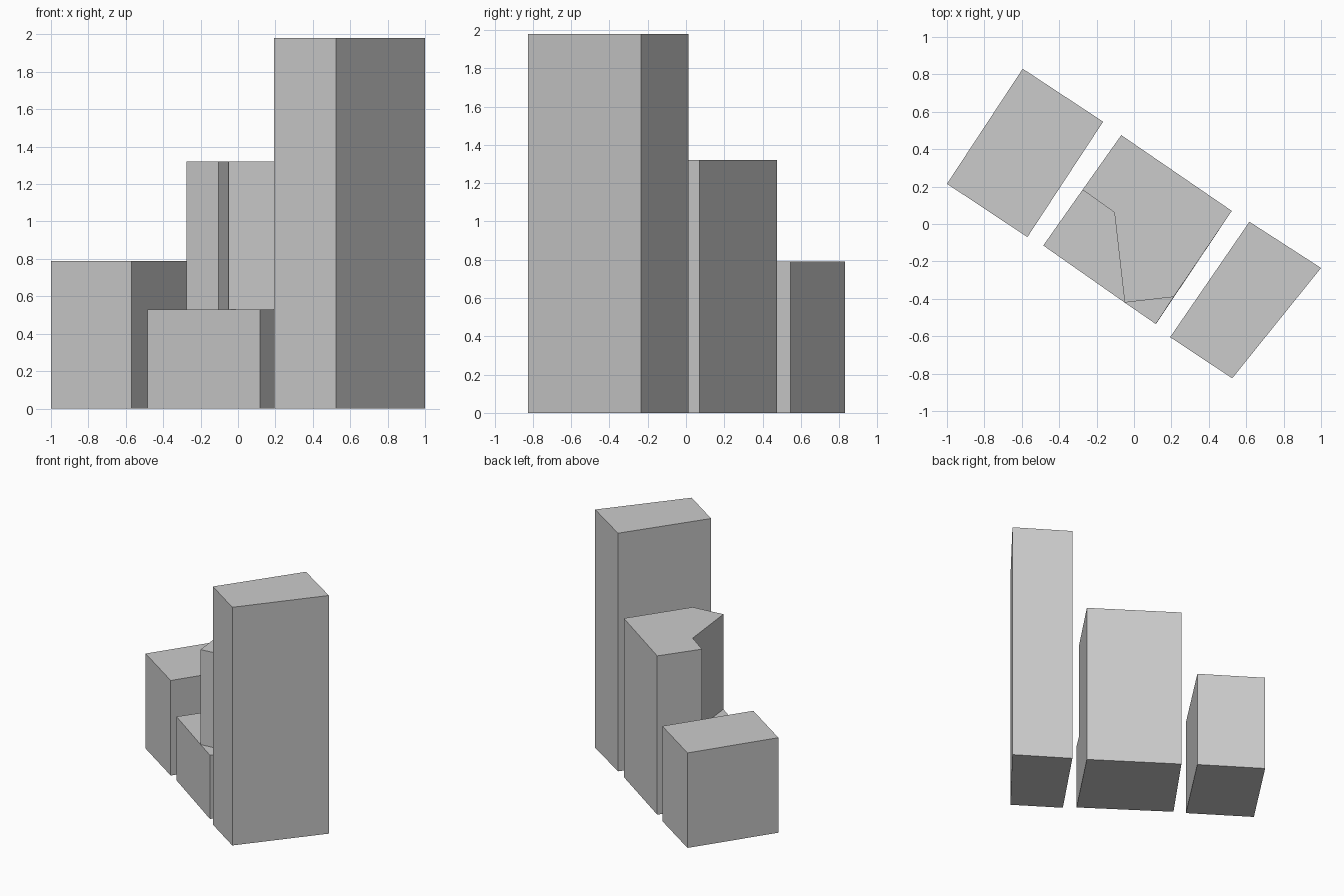
import bpy
import bmesh
import math

cube = bpy.data.objects.get("Cube")
if cube:
    bpy.data.objects.remove(cube, do_unlink=True)

# One plain grey for every block
grey = bpy.data.materials.new("light_grey")
grey.use_nodes = True
colour = (0.6, 0.6, 0.6, 1.0)
grey.diffuse_color = colour
grey.node_tree.nodes["Principled BSDF"].inputs["Base Color"].default_value = colour


def raise_faces(bm, faces, height, keep_floor):
    """Extrude a group of faces straight up and return the raised faces."""
    result = bmesh.ops.extrude_face_region(bm, geom=faces, use_keep_orig=keep_floor)
    geom = result["geom"]
    verts = [g for g in geom if isinstance(g, bmesh.types.BMVert)]
    bmesh.ops.translate(bm, verts=verts, vec=(0, 0, height))
    if not keep_floor:
        old = [f for f in faces if f.is_valid]
        bmesh.ops.delete(bm, geom=old, context="FACES")
    return [g for g in geom if isinstance(g, bmesh.types.BMFace)]


def block(name, plan, height, wings=(), wing_height=0):
    """Upright block on a plan outline, with optional lower wings joined to it."""
    bm = bmesh.new()
    corners = {}
    for outline in (plan, *wings):
        for x, y in outline:
            if (x, y) not in corners:
                corners[x, y] = bm.verts.new((x, y, 0))
        bm.faces.new([corners[p] for p in outline])
    if wings:
        tops = raise_faces(bm, bm.faces[:], wing_height, True)
        tower = [max(tops, key=lambda f: f.calc_area())]
        raise_faces(bm, tower, height - wing_height, False)
    else:
        raise_faces(bm, bm.faces[:], height, True)
    # Merge coplanar walls into clean flat faces
    bmesh.ops.dissolve_limit(bm, angle_limit=math.radians(2),
                             verts=bm.verts[:], edges=bm.edges[:])
    bmesh.ops.recalc_face_normals(bm, faces=bm.faces[:])
    mesh = bpy.data.meshes.new(name)
    bm.to_mesh(mesh)
    bm.free()
    mesh.materials.append(grey)
    obj = bpy.data.objects.new(name, mesh)
    bpy.context.collection.objects.link(obj)
    return obj


# Low block
block("low_block", [(-1, 0.215), (-0.57, -0.07), (-0.165, 0.547), (-0.595, 0.83)], 0.79)

# Middle block: tower with two low wings
notch, front, side, back = (-0.105, 0.062), (-0.05, -0.42), (0.212, -0.39), (-0.275, 0.183)
block("middle_block",
      [back, notch, front, side, (0.523, 0.07), (-0.068, 0.475)], 1.32,
      wings=([back, (-0.485, -0.115), front, notch],
             [front, (0.117, -0.535), side]),
      wing_height=0.53)

# Tall block
block("tall_block", [(0.193, -0.605), (0.525, -0.825), (1, -0.235), (0.617, 0.012)], 1.98)
